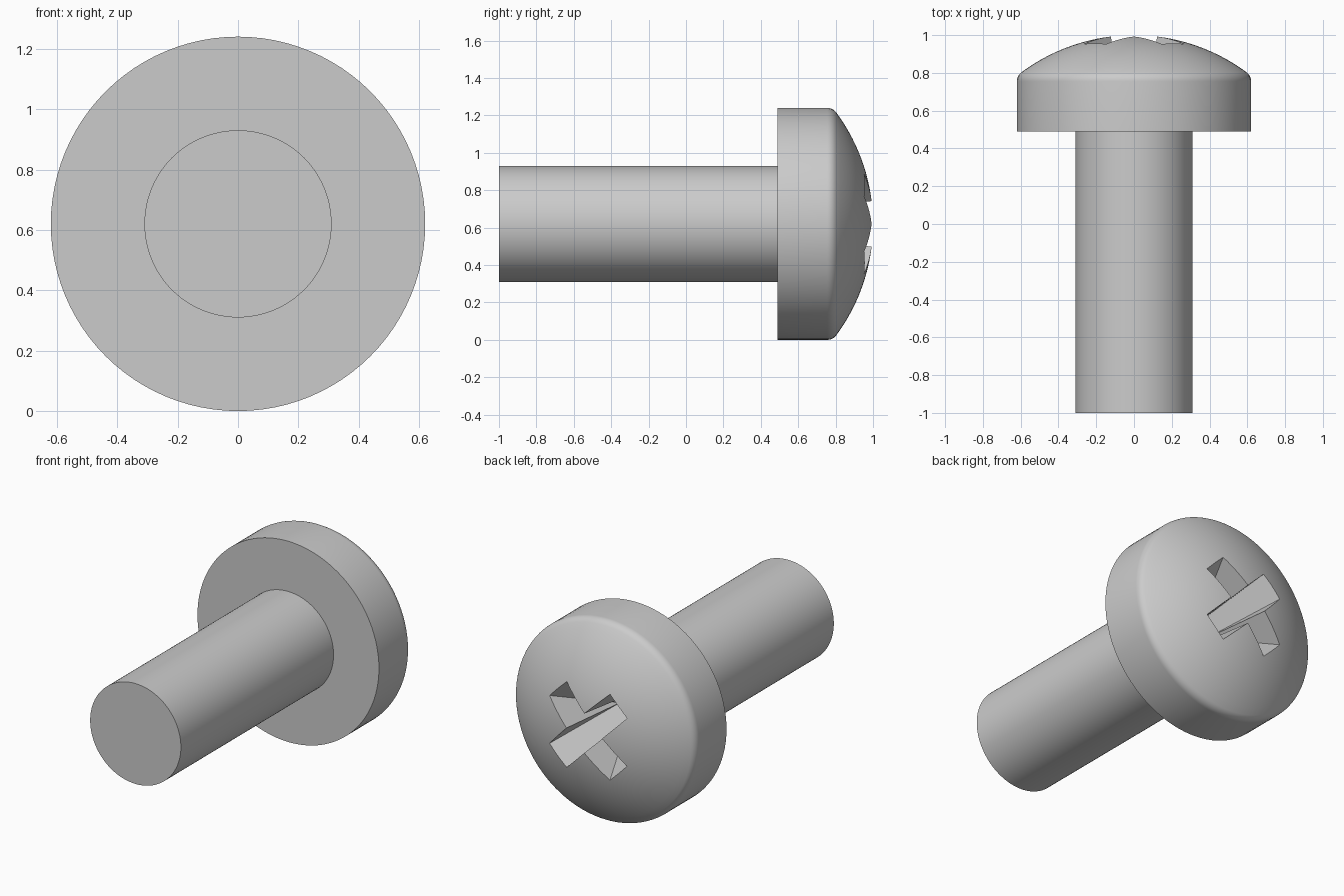
import bpy, bmesh, math
from mathutils import Matrix

if "Cube" in bpy.data.objects:
    bpy.data.objects.remove(bpy.data.objects["Cube"], do_unlink=True)

AXIS_Z = 0.62          # height of the screw axis
HEAD_R, SHANK_R = 0.62, 0.31
SEAT_Y = 0.49          # underside of the head
DOME_R, FILLET = 1.0, 0.06

steel = bpy.data.materials.new("grey_steel")
steel.use_nodes = True
colour = (0.6, 0.6, 0.6, 1)
steel.diffuse_color = colour
steel.node_tree.nodes["Principled BSDF"].inputs["Base Color"].default_value = colour


def make_object(name, bm):
    bmesh.ops.recalc_face_normals(bm, faces=bm.faces)
    mesh = bpy.data.meshes.new(name)
    bm.to_mesh(mesh)
    bm.free()
    mesh.materials.append(steel)
    obj = bpy.data.objects.new(name, mesh)
    bpy.context.collection.objects.link(obj)
    obj.location.z = AXIS_Z
    return obj


def lathe(name, profile, steps=96):
    """Turn a (radius, y) profile around the y axis."""
    bm = bmesh.new()
    verts = [bm.verts.new((r, y, 0)) for r, y in profile]
    edges = [bm.edges.new(pair) for pair in zip(verts, verts[1:])]
    bmesh.ops.spin(bm, geom=verts + edges, cent=(0, 0, 0), axis=(0, 1, 0),
                   angle=math.tau, steps=steps, use_merge=True)
    bmesh.ops.remove_doubles(bm, verts=bm.verts, dist=1e-5)
    return make_object(name, bm)


def tapered_bar(name, angle):
    """Slot cutter, long and wide at the mouth, narrow at the bottom."""
    bm = bmesh.new()
    bmesh.ops.create_cube(bm, size=2)
    for v in bm.verts:
        length, y, width = (0.35, 1.05, 0.091) if v.co.y > 0 else (0.05, 0.55, 0.049)
        v.co = (v.co.x * length, y, v.co.z * width)
    bmesh.ops.transform(bm, matrix=Matrix.Rotation(angle, 4, "Y"), verts=bm.verts)
    cutter = make_object(name, bm)
    cutter.hide_render = True
    return cutter


def activate(obj):
    bpy.ops.object.select_all(action="DESELECT")
    obj.select_set(True)
    bpy.context.view_layer.objects.active = obj


# Head: flat seat, straight rim, rounded shoulder, domed top
fillet_r = HEAD_R - FILLET
fillet_y = math.sqrt((DOME_R - FILLET) ** 2 - fillet_r ** 2)
tangent = math.atan2(fillet_y, fillet_r)
profile = [(0, SEAT_Y), (HEAD_R, SEAT_Y)]
for i in range(7):
    a = tangent * i / 6
    profile.append((fillet_r + FILLET * math.cos(a), fillet_y + FILLET * math.sin(a)))
for i in range(1, 17):
    a = tangent + (math.pi / 2 - tangent) * i / 16
    profile.append((DOME_R * math.cos(a), DOME_R * math.sin(a)))
profile[-1] = (0, DOME_R)
head = lathe("head", profile)

# Cross recess: two diagonal tapered slots
for k in (1, -1):
    cutter = tapered_bar("slot_cutter", k * math.pi / 4)
    cut = head.modifiers.new("slot", "BOOLEAN")
    cut.operation = "DIFFERENCE"
    cut.solver = "EXACT"
    cut.object = cutter
    activate(head)
    bpy.ops.object.modifier_apply(modifier=cut.name)
    bpy.data.objects.remove(cutter, do_unlink=True)

# Shank: plain cylinder
shank = lathe("shank", [(0, -1), (SHANK_R, -1), (SHANK_R, SEAT_Y), (0, SEAT_Y)])

for part in (head, shank):
    activate(part)
    bpy.ops.object.shade_smooth_by_angle(angle=math.radians(25))
